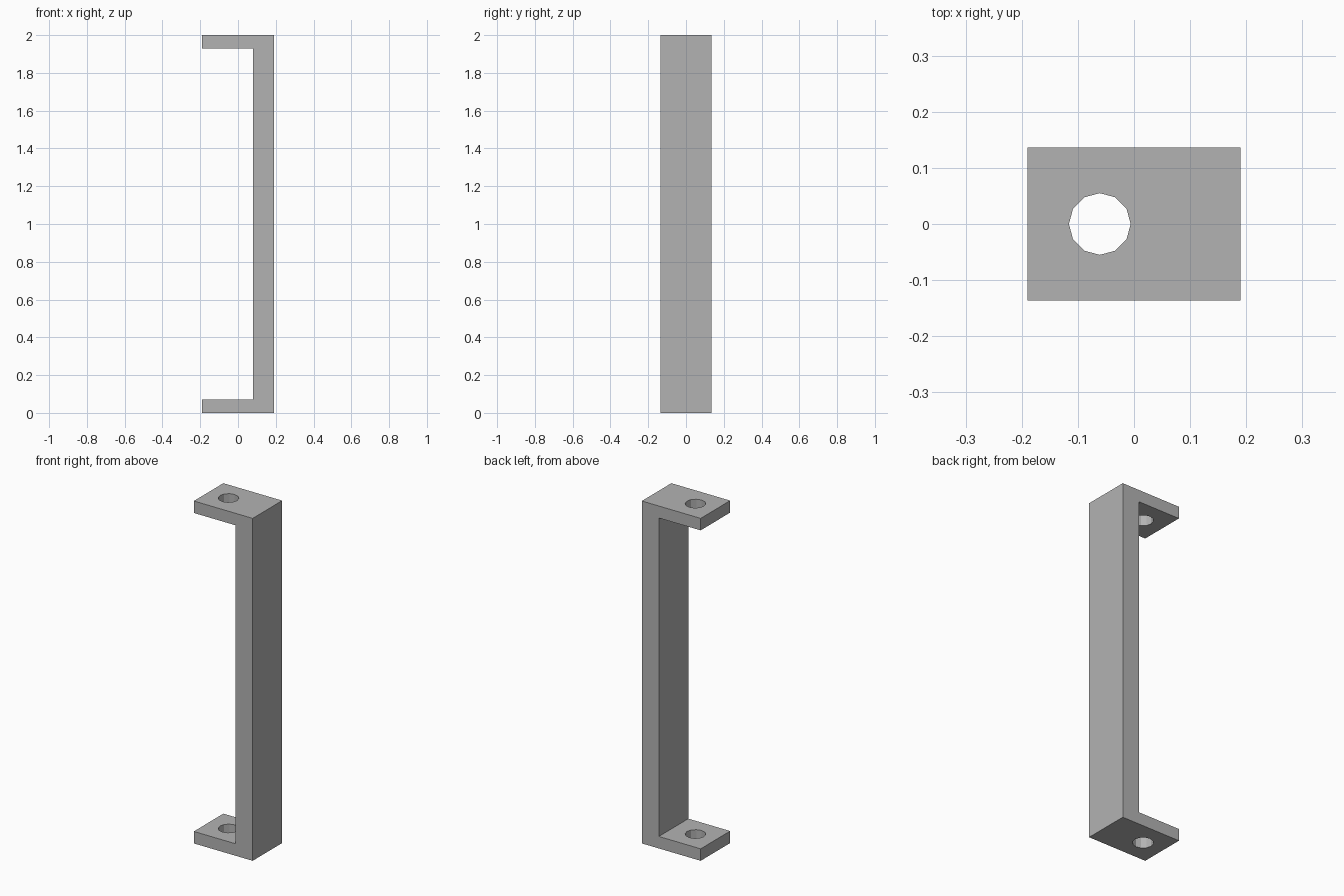
import bpy
import bmesh

cube = bpy.data.objects.get("Cube")
if cube:
    bpy.data.objects.remove(cube, do_unlink=True)

HALF_X, HALF_Y, HEIGHT = 0.19, 0.136, 2.0
BAR_X = 0.08       # inner face of the upright
FLANGE = 0.07      # flange thickness

grey = bpy.data.materials.new("plain grey")
grey.use_nodes = True
colour = (0.45, 0.45, 0.45, 1)
grey.diffuse_color = colour
grey.node_tree.nodes["Principled BSDF"].inputs["Base Color"].default_value = colour

# Bracket: C-shaped side profile extruded along y
profile = [(-HALF_X, 0), (HALF_X, 0), (HALF_X, HEIGHT), (-HALF_X, HEIGHT),
           (-HALF_X, HEIGHT - FLANGE), (BAR_X, HEIGHT - FLANGE),
           (BAR_X, FLANGE), (-HALF_X, FLANGE)]
bm = bmesh.new()
face = bm.faces.new([bm.verts.new((x, -HALF_Y, z)) for x, z in profile])
ext = bmesh.ops.extrude_face_region(bm, geom=[face])
moved = [v for v in ext["geom"] if isinstance(v, bmesh.types.BMVert)]
bmesh.ops.translate(bm, verts=moved, vec=(0, 2 * HALF_Y, 0))
bmesh.ops.recalc_face_normals(bm, faces=bm.faces)
mesh = bpy.data.meshes.new("bracket")
bm.to_mesh(mesh)
bm.free()
mesh.materials.append(grey)
bracket = bpy.data.objects.new("bracket", mesh)
bpy.context.collection.objects.link(bracket)

# Screw hole through both flanges
bpy.ops.mesh.primitive_cylinder_add(vertices=12, radius=0.055, depth=HEIGHT + 0.4,
                                    location=(-0.061, 0, HEIGHT / 2))
cutter = bpy.context.object
cutter.name = "screw_hole_cutter"
cutter.data.materials.append(grey)
cutter.hide_render = True
cutter.display_type = 'WIRE'

cut = bracket.modifiers.new("screw_holes", 'BOOLEAN')
cut.operation = 'DIFFERENCE'
cut.solver = 'EXACT'
cut.object = cutter

# Apply the cut and drop the helper
bpy.ops.object.select_all(action='DESELECT')
bracket.select_set(True)
bpy.context.view_layer.objects.active = bracket
bpy.ops.object.modifier_apply(modifier=cut.name)
bpy.data.objects.remove(cutter, do_unlink=True)
